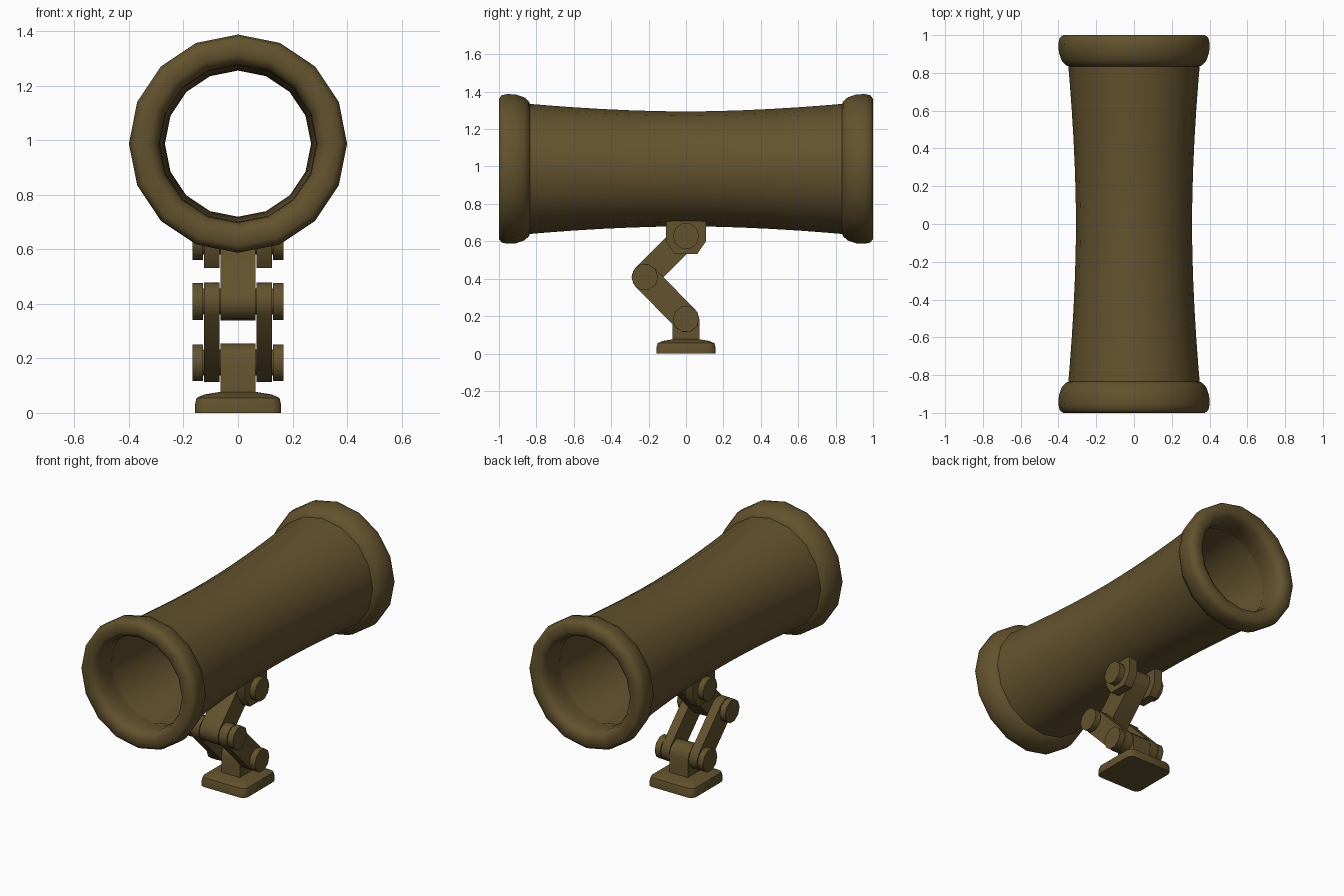
import bpy, bmesh, math

if "Cube" in bpy.data.objects:
    bpy.data.objects.remove(bpy.data.objects["Cube"])

mat = bpy.data.materials.new("dark_bronze")
mat.diffuse_color = (0.125, 0.085, 0.027, 1)
mat.use_nodes = True
mat.node_tree.nodes["Principled BSDF"].inputs["Base Color"].default_value = mat.diffuse_color
CZ = 0.987                       # tube axis height
R = 0.071                        # hinge radius
TOP, MID, LOW = (0, 0.628), (-0.22, 0.408), (0, 0.184)


def finish(name, bm, angle=35):
    bmesh.ops.recalc_face_normals(bm, faces=bm.faces)
    me = bpy.data.meshes.new(name)
    bm.to_mesh(me)
    bm.free()
    me.materials.append(mat)
    ob = bpy.data.objects.new(name, me)
    bpy.context.collection.objects.link(ob)
    bpy.ops.object.select_all(action='DESELECT')
    ob.select_set(True)
    bpy.context.view_layer.objects.active = ob
    bpy.ops.object.shade_smooth_by_angle(angle=math.radians(angle))
    return ob


def ring_lathe(name, profile, sides=16):
    """Spin a closed (y, radius) profile about the tube axis."""
    bm = bmesh.new()
    rings = []
    for i in range(sides):
        a = 2 * math.pi * i / sides
        rings.append([bm.verts.new((r * math.sin(a), y, CZ + r * math.cos(a))) for y, r in profile])
    n = len(profile)
    for i in range(sides):
        p, q = rings[i], rings[(i + 1) % sides]
        for j in range(n):
            k = (j + 1) % n
            bm.faces.new((p[j], p[k], q[k], q[j]))
    return finish(name, bm, 50)


def plate(name, outline, x0, x1):
    """Extrude a (y, z) outline between two x positions."""
    bm = bmesh.new()
    a = [bm.verts.new((x0, y, z)) for y, z in outline]
    b = [bm.verts.new((x1, y, z)) for y, z in outline]
    bm.faces.new(a)
    bm.faces.new(b[::-1])
    for i in range(len(a)):
        j = (i + 1) % len(a)
        bm.faces.new((a[i], a[j], b[j], b[i]))
    return finish(name, bm, 40)


def arc(c, start, sweep, n, r=R):
    return [(c[0] + r * math.cos(start + sweep * i / n),
             c[1] + r * math.sin(start + sweep * i / n)) for i in range(n + 1)]


def link(p, q):
    """Round-ended bar outline from p to q."""
    d = math.atan2(q[1] - p[1], q[0] - p[0])
    return arc(q, d - math.pi / 2, math.pi, 5) + arc(p, d + math.pi / 2, math.pi, 5)


# Waisted open tube
def waist(y, mid, end):
    return mid + (end - mid) * (abs(y) / 0.84) ** 1.8

ys = [-0.9 + 0.15 * i for i in range(13)]
ring_lathe("tube", [(y, waist(y, 0.307, 0.348)) for y in ys] +
           [(y, waist(y, 0.268, 0.3)) for y in reversed(ys)])

# Rounded collars at both ends
collar = [(0.83, 0.335), (0.84, 0.36), (0.865, 0.383), (0.91, 0.398), (0.955, 0.4),
          (0.985, 0.394), (1.0, 0.375), (1.0, 0.325), (0.985, 0.302),
          (0.955, 0.29), (0.9, 0.287), (0.83, 0.295)]
for name, s in (("front_collar", -1), ("rear_collar", 1)):
    ring_lathe(name, [(s * y, r) for y, r in collar])

# Mirrored side parts of the folding mount
lug = [(-0.107, 0.725), (-0.107, 0.6), (-0.06, 0.532), (0.06, 0.532), (0.107, 0.6), (0.107, 0.725)]
for side, s in (("left", -1), ("right", 1)):
    plate(side + "_lug", lug, s * 0.068, s * 0.125)
    plate(side + "_lower_arm", link(LOW, MID), s * 0.068, s * 0.125)
    for joint, c in (("top", TOP), ("middle", MID), ("bottom", LOW)):
        plate(f"{side}_{joint}_cap", arc(c, 0, 1.8 * math.pi, 9), s * 0.129, s * 0.167)

# Hinge pins, central arm and post
for joint, c in (("top", TOP), ("middle", MID), ("bottom", LOW)):
    plate(joint + "_pin", arc(c, 0, 1.8 * math.pi, 9, 0.05), -0.14, 0.14)
plate("upper_arm", link(MID, TOP), -0.064, 0.064)
plate("post", arc(LOW, 0, math.pi, 6) + [(-R, 0.05), (R, 0.05)], -0.064, 0.064)

# Foot: rounded square with a softened, sloping top
bm = bmesh.new()
levels = []
for h, z in ((0.158, 0), (0.158, 0.03), (0.152, 0.055), (0.125, 0.067), (0.066, 0.077)):
    c = h * 0.2
    loop = []
    for k in range(4):
        for t in (0, 45, 90):
            a = math.radians(k * 90 + t)
            sx = 1 if k in (0, 3) else -1
            sy = 1 if k < 2 else -1
            loop.append(bm.verts.new((sx * (h - c) + c * math.cos(a), sy * (h - c) + c * math.sin(a), z)))
    levels.append(loop)
for p, q in zip(levels, levels[1:]):
    for i in range(12):
        j = (i + 1) % 12
        bm.faces.new((p[i], p[j], q[j], q[i]))
bm.faces.new(levels[0][::-1])
bm.faces.new(levels[-1])
finish("foot", bm, 50)
